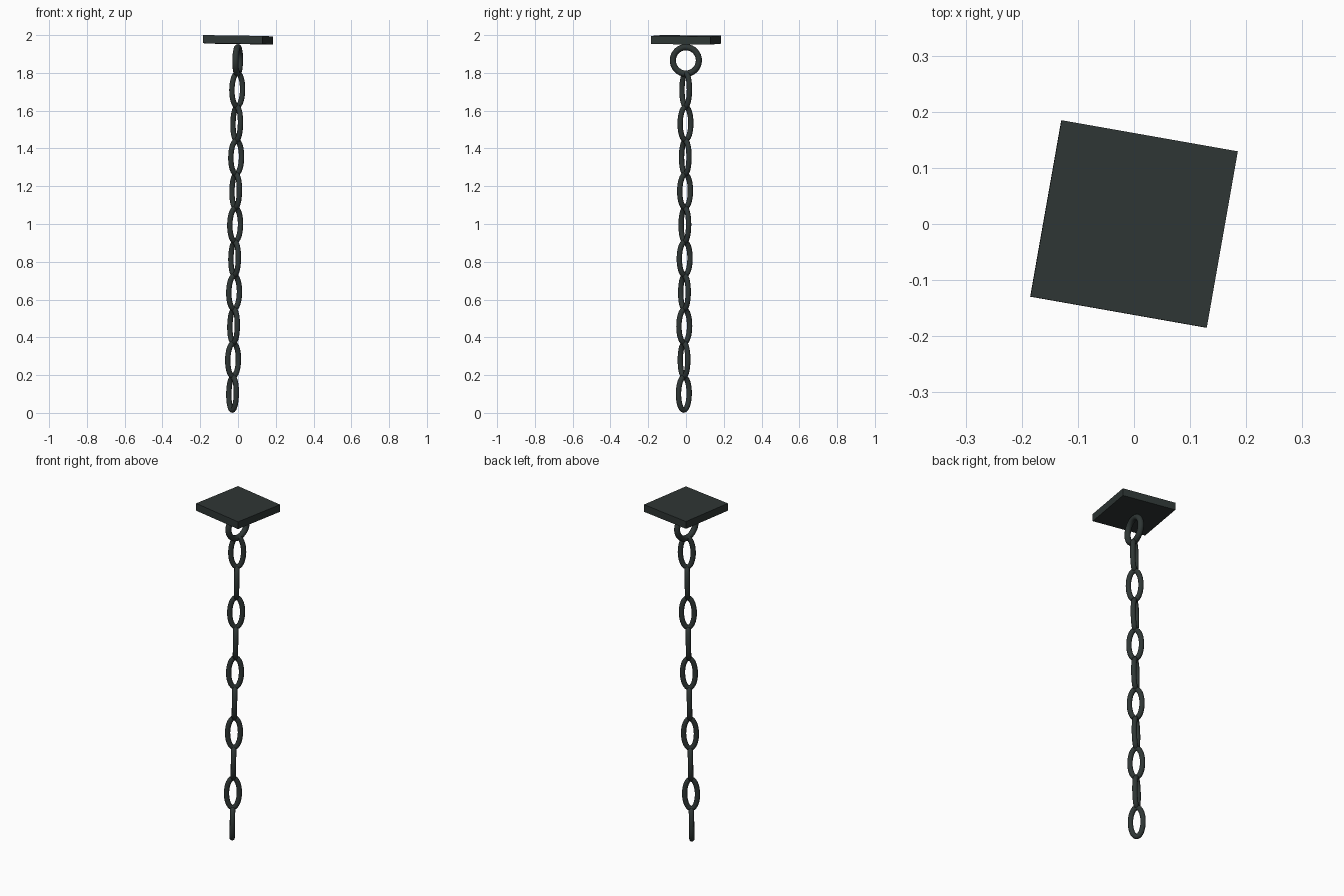
import bpy, bmesh
from math import sin, cos, pi, radians
from mathutils import Matrix, Vector

if "Cube" in bpy.data.objects:
    bpy.data.objects.remove(bpy.data.objects["Cube"])

iron = bpy.data.materials.new("dark_iron")
iron.diffuse_color = (0.028, 0.037, 0.035, 1)
iron.use_nodes = True
iron.node_tree.nodes["Principled BSDF"].inputs["Base Color"].default_value = iron.diffuse_color

# The whole assembly hangs from the plate centre, slightly tilted and turned
PLATE_Z = 1.975
hang = (Matrix.Translation((0, 0, PLATE_Z)) @ Matrix.Rotation(radians(0.88), 4, 'Y')
        @ Matrix.Rotation(radians(-0.35), 4, 'X') @ Matrix.Rotation(radians(-10), 4, 'Z'))


def finish(name, bm, local, smooth):
    """Turn a bmesh into a placed, coloured object."""
    bmesh.ops.recalc_face_normals(bm, faces=bm.faces)
    bm.transform(hang @ local)
    mesh = bpy.data.meshes.new(name)
    for f in bm.faces:
        f.smooth = smooth
    bm.to_mesh(mesh)
    bm.free()
    mesh.materials.append(iron)
    bpy.context.collection.objects.link(bpy.data.objects.new(name, mesh))


def oval_ring(name, half_w, half_h, tube, z, turn, n=32, sides=12):
    """Round tube swept along an upright ellipse, turned about the vertical."""
    bm = bmesh.new()
    loops = []
    for i in range(n):
        a = 2 * pi * i / n
        centre = Vector((half_w * cos(a), 0, half_h * sin(a)))
        out = Vector((half_h * cos(a), 0, half_w * sin(a))).normalized()
        loops.append([bm.verts.new(centre + out * tube * cos(b) + Vector((0, tube * sin(b), 0)))
                      for b in (2 * pi * j / sides for j in range(sides))])
    for i in range(n):
        p, q = loops[i], loops[(i + 1) % n]
        for j in range(sides):
            k = (j + 1) % sides
            bm.faces.new((p[j], q[j], q[k], p[k]))
    local = Matrix.Translation((0, 0, z - PLATE_Z)) @ Matrix.Rotation(radians(turn), 4, 'Z')
    finish(name, bm, local, True)


# Square ceiling plate
plate = bmesh.new()
bmesh.ops.create_cube(plate, size=1)
finish("ceiling_plate", plate, Matrix.Diagonal((0.319, 0.319, 0.043, 1)), False)

# Round ring under the plate
oval_ring("mount_ring", 0.07, 0.07, 0.0165, 1.866, 90)

# Ten oval links, alternately turned a quarter
for i in range(10):
    oval_ring(f"chain_link_{i + 1}", 0.0345, 0.0875, 0.0142,
              1.711 - 0.1788 * i, 45 if i % 2 == 0 else -45)
